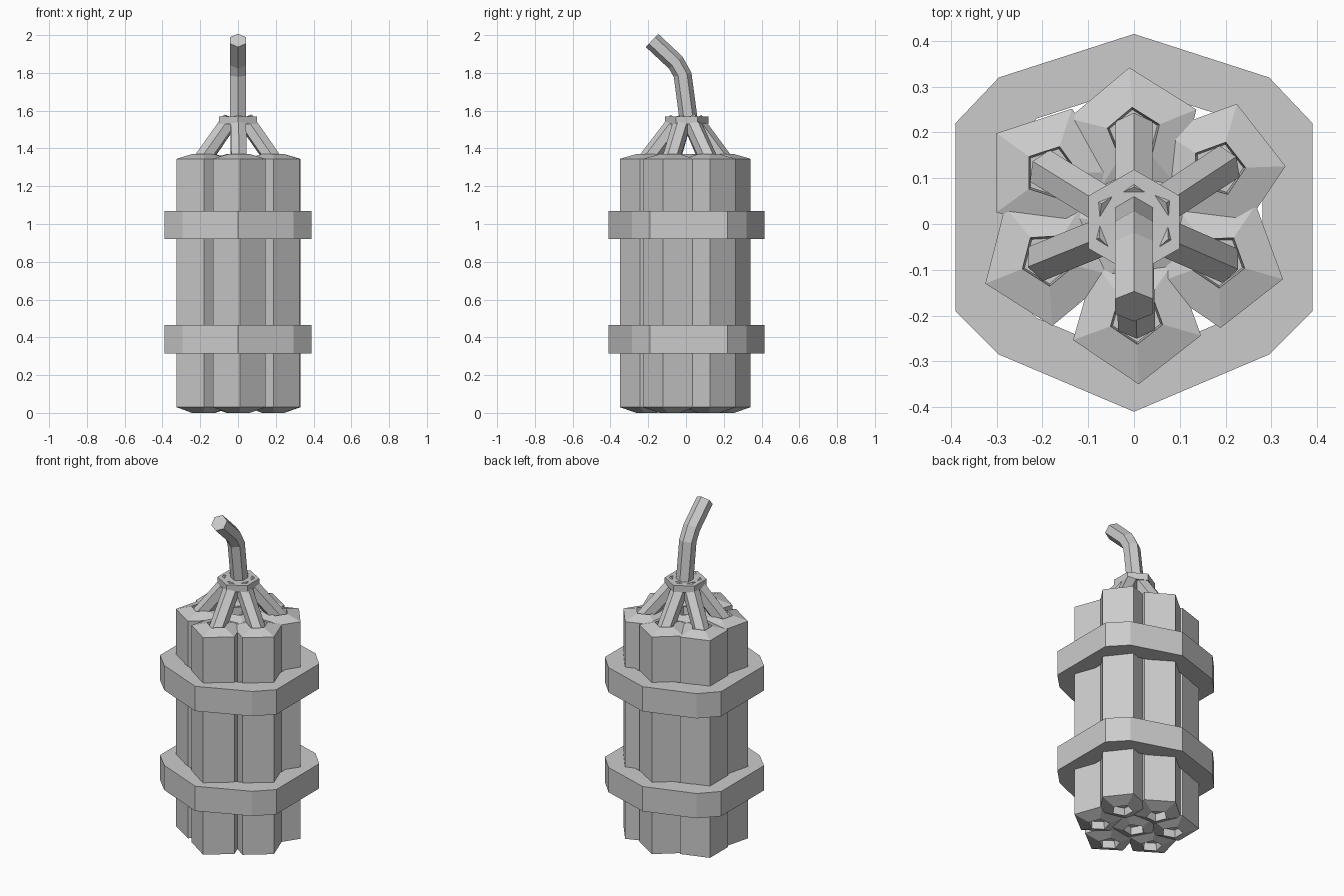
import bpy, bmesh, math
from mathutils import Vector

if "Cube" in bpy.data.objects:
    bpy.data.objects.remove(bpy.data.objects["Cube"])

grey = bpy.data.materials.new("plain_grey")
grey.diffuse_color = (0.6, 0.6, 0.6, 1)
grey.use_nodes = True
grey.node_tree.nodes["Principled BSDF"].inputs["Base Color"].default_value = grey.diffuse_color


def make(name, bm):
    bmesh.ops.recalc_face_normals(bm, faces=bm.faces[:])
    mesh = bpy.data.meshes.new(name)
    bm.to_mesh(mesh)
    bm.free()
    mesh.materials.append(grey)
    obj = bpy.data.objects.new(name, mesh)
    bpy.context.collection.objects.link(obj)
    return obj


def loft(name, rings, caps=True, closed=False):
    """Skin a list of equally sized point rings."""
    bm = bmesh.new()
    loops = [[bm.verts.new(p) for p in r] for r in rings]
    pairs = list(zip(loops, loops[1:]))
    if closed:
        pairs.append((loops[-1], loops[0]))
    n = len(loops[0])
    for a, b in pairs:
        for i in range(n):
            j = (i + 1) % n
            bm.faces.new((a[i], a[j], b[j], b[i]))
    if caps and not closed:
        bm.faces.new(loops[0])
        bm.faces.new(loops[-1])
    return make(name, bm)


def ngon(x, y, z, r, n, deg):
    return [(x + r * math.cos(math.radians(deg) + i * math.tau / n),
             y + r * math.sin(math.radians(deg) + i * math.tau / n), z) for i in range(n)]


def tube(name, path, r):
    """Hexagonal tube along a path, one hexagon point kept in the bend plane."""
    pts = [Vector(p) for p in path]
    flat = pts[-1] - pts[0]
    flat.z = 0
    side = flat.cross(Vector((0, 0, 1))).normalized()
    rings = []
    for i, p in enumerate(pts):
        d1 = (pts[min(i + 1, len(pts) - 1)] - pts[max(i - 1, 0)]).normalized()
        up = side.cross(d1).normalized()
        rings.append([p + up * r * math.cos(k * math.pi / 3) + side * r * math.sin(k * math.pi / 3)
                      for k in range(6)])
    return loft(name, rings)


# Seven pentagonal sticks: slightly domed ends with a recessed socket
sticks = [(0, 0.195, 94), (0.184, 0.121, 74), (0.184, -0.08, 56), (0.005, -0.203, 272),
          (-0.188, -0.076, 201.6), (-0.181, 0.112, 144), (0, 0, 30)]
profile = [(0.055, 0.045), (0.06, 0.0), (0.147, 0.03), (0.147, 1.345), (0.06, 1.37), (0.055, 1.325)]
for i, (x, y, rot) in enumerate(sticks):
    loft(f"stick_{i + 1}", [ngon(x, y, z, r, 5, rot) for r, z in profile])

# Two ten-sided straps around the bundle
half = [(0, 0.415), (0.295, 0.32), (0.39, 0.22), (0.39, -0.19), (0.295, -0.285), (0, -0.41)]
outline = half + [(-x, y) for x, y in reversed(half[1:-1])]
for name, z0, z1 in (("lower_strap", 0.315, 0.465), ("upper_strap", 0.92, 1.07)):
    loft(name, [[(x * s, y * s, z) for x, y in outline]
                for s, z in ((1, z0), (1, z1), (0.72, z1), (0.72, z0))], closed=True)

# Short fuses leaning from each outer stick into the collar
for i, (x, y, rot) in enumerate(sticks[:6]):
    tube(f"short_fuse_{i + 1}", [(x * 1.05, y * 1.05, 1.33), (x * 0.22, y * 0.22, 1.55)], 0.047)

# Hexagonal collar
loft("collar", [ngon(0, 0.004, z, 0.115, 6, 90) for z in (1.53, 1.57)])

# Main fuse, bending toward the front
tube("main_fuse", [(0, 0.014, 1.55), (0, -0.018, 1.79), (0, -0.055, 1.855), (0, -0.18, 1.972)], 0.048)
